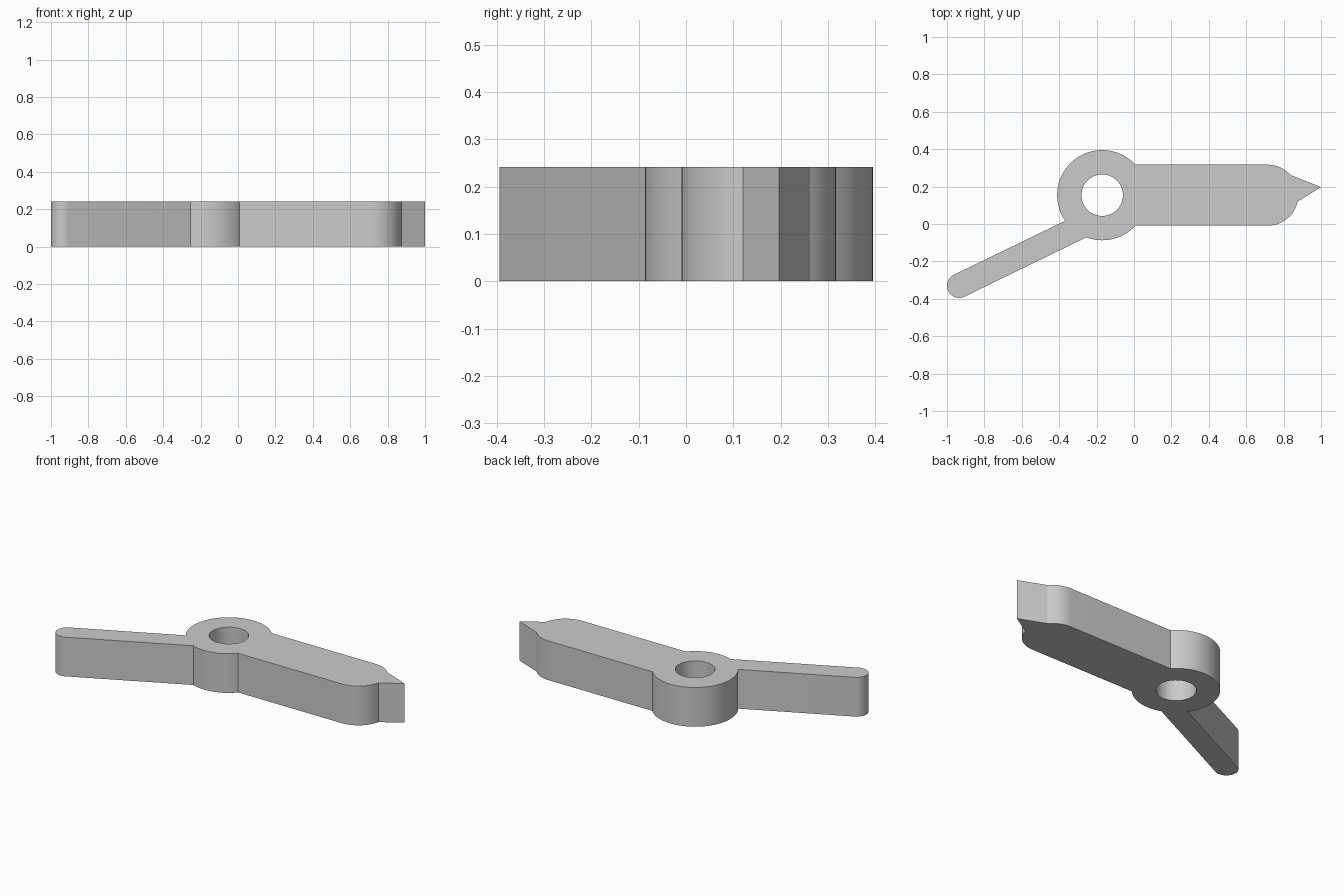
import bpy, bmesh
from math import radians, cos, sin
from mathutils import Vector

if "Cube" in bpy.data.objects:
    bpy.data.objects.remove(bpy.data.objects["Cube"], do_unlink=True)

HEIGHT = 0.242
HUB = (-0.17, 0.154)
ARM_END = (0.715, 0.154)
LEVER_END = (-0.935, -0.33)
LEVER_TURN = 26


def arc(centre, radius, start, end, steps):
    """Points along an arc, counter-clockwise, in degrees."""
    angles = [radians(start + (end - start) * i / steps) for i in range(steps + 1)]
    return [Vector((centre[0] + radius * cos(a), centre[1] + radius * sin(a), 0)) for a in angles]


def add_loop(bm, points):
    verts = [bm.verts.new(p) for p in points]
    return [bm.edges.new((v, verts[i - 1])) for i, v in enumerate(verts)]


# Outline: hub bottom, rounded arm with its pointed tip, hub top, round-ended lever
outline = arc(HUB, 0.241, 249.3, 317.5, 20)
outline += arc(ARM_END, 0.163, -90, -12, 20)
outline.append(Vector((1.0, 0.197, 0)))
outline += arc(ARM_END, 0.163, 41.5, 90, 14)
outline += arc(HUB, 0.241, 42.5, 214.7, 48)
outline += arc(LEVER_END, 0.065, LEVER_TURN + 90, LEVER_TURN + 270, 24)

# Fill between the outline and the pivot hole, then extrude to full thickness
bm = bmesh.new()
edges = add_loop(bm, outline) + add_loop(bm, arc(HUB, 0.111, 0, 354, 59))
bmesh.ops.triangle_fill(bm, edges=edges, use_beauty=True, use_dissolve=False)
top = bmesh.ops.extrude_face_region(bm, geom=bm.faces[:], use_keep_orig=True)["geom"]
bmesh.ops.translate(bm, vec=(0, 0, HEIGHT), verts=[g for g in top if isinstance(g, bmesh.types.BMVert)])
bmesh.ops.recalc_face_normals(bm, faces=bm.faces[:])

mesh = bpy.data.meshes.new("pivot_lever")
bm.to_mesh(mesh)
bm.free()
lever = bpy.data.objects.new("pivot_lever", mesh)
bpy.context.collection.objects.link(lever)

# Plain grey finish
grey = bpy.data.materials.new("plain_grey")
grey.use_nodes = True
colour = (0.6, 0.6, 0.6, 1)
grey.diffuse_color = colour
grey.node_tree.nodes["Principled BSDF"].inputs["Base Color"].default_value = colour
mesh.materials.append(grey)

# Smooth curved walls, crisp corners
bpy.ops.object.select_all(action="DESELECT")
lever.select_set(True)
bpy.context.view_layer.objects.active = lever
bpy.ops.object.shade_smooth_by_angle(angle=radians(20))
